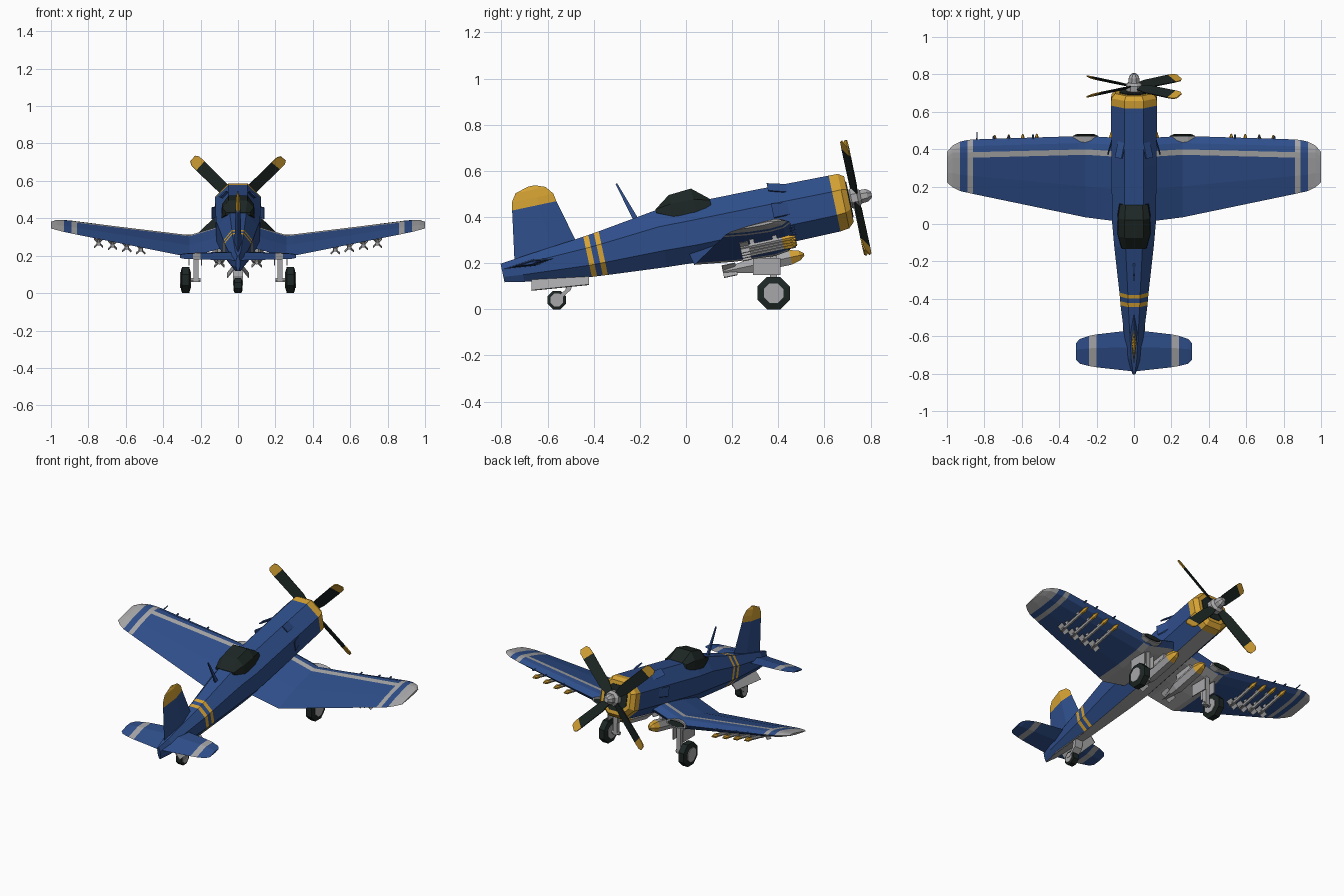
import bpy, bmesh, math
from mathutils import Matrix, Vector

if "Cube" in bpy.data.objects:
    bpy.data.objects.remove(bpy.data.objects["Cube"])

# The aircraft is drawn level (y forward, z up) and pitched nose-up onto its wheels
TILT = Matrix.Rotation(math.radians(12), 4, 'X')


def material(name, r, g, b):
    m = bpy.data.materials.new(name)
    m.diffuse_color = (r, g, b, 1)
    m.use_nodes = True
    m.node_tree.nodes["Principled BSDF"].inputs["Base Color"].default_value = m.diffuse_color
    return m


MATS = [material("navy_blue", 0.028, 0.078, 0.26), material("golden_yellow", 0.68, 0.37, 0.035),
        material("light_grey", 0.39, 0.39, 0.40), material("near_black", 0.012, 0.02, 0.018)]
BLUE, YELLOW, GREY, DARK = range(4)


def finish(name, bm, colour, tilt=True, mirror=False):
    """colour is a material number or a rule(centre, normal)."""
    bmesh.ops.recalc_face_normals(bm, faces=bm.faces)
    bm.normal_update()
    for f in bm.faces:
        f.material_index = colour(f.calc_center_median(), f.normal) if callable(colour) else colour
    if tilt:
        bm.transform(TILT)
    me = bpy.data.meshes.new(name)
    bm.to_mesh(me)
    bm.free()
    for m in MATS:
        me.materials.append(m)
    ob = bpy.data.objects.new(name, me)
    bpy.context.collection.objects.link(ob)
    if mirror:
        ob.modifiers.new("mirror", 'MIRROR').use_axis = (True, False, False)
    return ob


def add_loft(bm, rings):
    vs = [[bm.verts.new(p) for p in ring] for ring in rings]
    n = len(vs[0])
    for a, b in zip(vs, vs[1:]):
        for i in range(n):
            bm.faces.new((a[i], a[(i + 1) % n], b[(i + 1) % n], b[i]))
    bm.faces.new(vs[0])
    bm.faces.new(vs[-1])


def loft(name, rings, colour, **kw):
    bm = bmesh.new()
    add_loft(bm, rings)
    return finish(name, bm, colour, **kw)


def lathe_rings(profile, centre, n=8, axis='Y', sx=1, sz=1):
    """Rings of (position, radius) along an axis, flat side down."""
    out = []
    for t, r in profile:
        ring = []
        for i in range(n):
            a = 2 * math.pi * (i + 0.5) / n
            c, s = r * math.sin(a), r * math.cos(a)
            p = Vector((c * sx, t, s * sz)) if axis == 'Y' else Vector((t, c, s))
            ring.append(p + Vector(centre))
        out.append(ring)
    return out


def add_box(bm, centre, size, rot=None):
    m = Matrix.Translation(centre) @ (rot or Matrix()) @ Matrix.Diagonal((*size, 1))
    bmesh.ops.create_cube(bm, size=1, matrix=m)


def box(name, centre, size, colour, **kw):
    bm = bmesh.new()
    add_box(bm, centre, size)
    return finish(name, bm, colour, **kw)


# Fuselage: octagonal sections (y, half width, bottom, top)
def octagon(y, hw, lo, hi):
    c, h = (lo + hi) / 2, (hi - lo) / 2
    k = 0.42
    pts = [(k, 1), (1, k), (1, -k), (k, -1), (-k, -1), (-1, -k), (-1, k), (-k, 1)]
    return [(hw * a, y, c + h * b) for a, b in pts]


def fuselage_colour(c, n):
    if c.y > 0.725:
        return YELLOW
    if n.z < -0.8:
        return GREY
    return YELLOW if -0.37 < c.y < -0.347 or -0.322 < c.y < -0.3 else BLUE


loft("fuselage", [octagon(*s) for s in [
    (-0.745, 0.010, 0.278, 0.360), (-0.66, 0.036, 0.262, 0.370), (-0.370, 0.072, 0.222, 0.400),
    (-0.347, 0.074, 0.220, 0.403), (-0.322, 0.076, 0.218, 0.406), (-0.300, 0.078, 0.216, 0.409),
    (-0.04, 0.106, 0.196, 0.447), (0.10, 0.118, 0.188, 0.447), (0.40, 0.120, 0.188, 0.444),
    (0.725, 0.123, 0.191, 0.438), (0.765, 0.121, 0.196, 0.437), (0.79, 0.10, 0.219, 0.421)]],
    fuselage_colour)
loft("engine_opening", lathe_rings([(0.78, 0.085), (0.794, 0.085)], (0, 0, 0.32)), DARK)

# Canopy
loft("canopy", [[(hw, y, b), (hw * 0.95, y, (b + t) / 2 + 0.008), (ht, y, t),
                 (-ht, y, t), (-hw * 0.95, y, (b + t) / 2 + 0.008), (-hw, y, b)]
                for y, hw, b, ht, t in [(-0.04, 0.068, 0.435, 0.04, 0.45), (0.03, 0.088, 0.405, 0.05, 0.500),
                                        (0.13, 0.090, 0.395, 0.05, 0.507), (0.20, 0.078, 0.420, 0.045, 0.447)]],
     DARK)

# Aerial mast
loft("aerial_mast", [[(-t, y - d, z), (t, y - d, z), (t, y + d, z), (-t, y + d, z)]
                     for y, z, d, t in [(-0.13, 0.42, 0.012, 0.006), (-0.182, 0.595, 0.004, 0.003)]], BLUE)


# Gull wing (x, leading edge, trailing edge, height, half thickness)
def wing_ring(x, le, te, z, t):
    s = min(0.455, le - 0.03)
    m = (s - 0.03) * 0.5 + te * 0.5
    return [(x, le, z), (x, (le + s) / 2, z + 0.75 * t), (x, s, z + t), (x, s - 0.03, z + t),
            (x, m, z + 0.7 * t), (x, te, z), (x, m, z - 0.6 * t), (x, s - 0.03, z - 0.9 * t),
            (x, (le + s) / 2, z - 0.7 * t)]


def wing_colour(c, n):
    if c.x > 0.93 or 0.86 < c.x < 0.89:
        return GREY
    if n.z > 0:
        return GREY if 0.425 < c.y < 0.455 and c.x < 0.86 else BLUE
    return GREY if c.x < 0.30 and c.y < 0.50 else BLUE


loft("wing", [wing_ring(*s) for s in [
    (0.0, 0.52, 0.065, 0.25, 0.040), (0.11, 0.52, 0.065, 0.225, 0.040), (0.26, 0.52, 0.075, 0.181, 0.039),
    (0.30, 0.52, 0.085, 0.187, 0.038), (0.86, 0.52, 0.222, 0.272, 0.022), (0.89, 0.518, 0.23, 0.277, 0.021),
    (0.93, 0.51, 0.24, 0.283, 0.019), (0.97, 0.49, 0.262, 0.289, 0.014), (1.0, 0.456, 0.289, 0.292, 0.006)]],
    wing_colour, mirror=True)

# Wing intakes, guns and probe
loft("intake_rim", lathe_rings([(0.49, 1), (0.522, 1)], (0.26, 0, 0.185), sx=0.072, sz=0.025), GREY, mirror=True)
loft("intake_opening", lathe_rings([(0.50, 1), (0.528, 1)], (0.26, 0, 0.185), sx=0.06, sz=0.018), DARK, mirror=True)
bm = bmesh.new()
for x in (0.54, 0.67, 0.75):
    add_loft(bm, lathe_rings([(0.49, 0.008), (0.535, 0.005)], (x, 0, 0.18 + (x - 0.26) * 0.152), 6))
finish("wing_guns", bm, BLUE, mirror=True)
loft("probe", lathe_rings([(0.48, 0.004), (0.56, 0.003)], (-0.84, 0, 0.268), 6), BLUE)


# Tail surfaces: thin diamond sections
def diamond_x(x, le, te, z, t):
    m = le * 0.6 + te * 0.4
    return [(x, le, z), (x, m, z + t), (x, te, z), (x, m, z - t)]


loft("tailplane", [diamond_x(*s) for s in [
    (0, -0.508, -0.735, 0.335, 0.016), (0.20, -0.532, -0.712, 0.335, 0.012), (0.24, -0.540, -0.705, 0.335, 0.011),
    (0.29, -0.557, -0.692, 0.335, 0.009), (0.31, -0.580, -0.672, 0.335, 0.005)]],
    lambda c, n: GREY if 0.20 < c.x < 0.24 else BLUE, mirror=True)

loft("tail_fin", [[(0, f, z), (t, f * 0.6 + r * 0.4, z), (0, r, z), (-t, f * 0.6 + r * 0.4, z)]
                  for z, f, r, t in [(0.35, -0.395, -0.685, 0.02), (0.575, -0.452, -0.648, 0.013),
                                     (0.61, -0.458, -0.642, 0.012), (0.645, -0.485, -0.618, 0.009),
                                     (0.662, -0.53, -0.56, 0.005)]],
     lambda c, n: YELLOW if c.z > 0.575 else BLUE)

# Small flared flaps on the fuselage sides
for name, a, b in [("upper_flap", ((0.05, 0.44), (0.085, 0.405)), ((0.068, 0.462), (0.103, 0.43))),
                   ("side_flap", ((0.117, 0.36), (0.117, 0.31)), ((0.142, 0.372), (0.142, 0.31)))]:
    loft(name, [[(p[0], y, p[1]), (q[0], y, q[1]), (q[0] - 0.006, y, q[1] - 0.004), (p[0] - 0.006, y, p[1] - 0.004)]
                for y, (p, q) in ((0.54, a), (0.455, b))], BLUE, mirror=True)

# Propeller: four pitched blades with yellow tips
for k in range(4):
    place = (Matrix.Translation((0, 0.82, 0.32)) @ Matrix.Rotation(math.radians(45 + 90 * k), 4, 'Y')
             @ Matrix.Rotation(math.radians(25), 4, 'X'))
    hub = Vector((0, 0.82, 0.32))
    loft("propeller_blade", [[place @ Vector(p) for p in
                              ((r, 0.003, w), (r, 0.003, -w), (r, -0.003, -w), (r, -0.003, w))]
                             for r, w in [(0.03, 0.018), (0.10, 0.032), (0.285, 0.034), (0.325, 0.032), (0.342, 0.02)]],
         lambda c, n: YELLOW if (c - hub).length > 0.286 else DARK)
loft("propeller_hub", lathe_rings([(0.78, 0.03), (0.80, 0.047), (0.828, 0.047), (0.842, 0.032),
                                   (0.87, 0.03), (0.89, 0.014)], (0, 0, 0.32)), GREY)


# Bombs and rockets: yellow-nosed tubes with crossed fins
def add_store(bm, profile, x, z, fin_y, fin_len, fin_span):
    add_loft(bm, lathe_rings(profile, (x, 0, z), 6))
    for a in (45, -45):
        add_box(bm, (x, fin_y, z), (0.004, fin_len, fin_span), Matrix.Rotation(math.radians(a), 4, 'Y'))


bm = bmesh.new()
add_store(bm, [(0.19, 0.01), (0.24, 0.02), (0.31, 0.037), (0.49, 0.037), (0.53, 0.025), (0.55, 0.006)],
          0.10, 0.126, 0.22, 0.06, 0.075)
add_box(bm, (0.10, 0.38, 0.175), (0.02, 0.12, 0.05))
finish("bomb", bm, lambda c, n: YELLOW if c.y > 0.491 else GREY, mirror=True)

bm = bmesh.new()
for x in (0.52, 0.595, 0.67, 0.745):
    z = 0.181 + (x - 0.26) * 0.152 - 0.045
    add_store(bm, [(0.285, 0.011), (0.47, 0.011), (0.50, 0.014), (0.53, 0.004)], x, z, 0.305, 0.04, 0.065)
    for y in (0.34, 0.44):
        add_box(bm, (x, y, z + 0.018), (0.006, 0.02, 0.03))
finish("rockets", bm, lambda c, n: YELLOW if c.y > 0.471 else GREY, mirror=True)

# Main landing gear (level with the ground)
WHEEL = (0, 0.38, 0.07)
loft("main_tyre", lathe_rings([(0.254, 0.05), (0.261, 0.0757), (0.299, 0.0757), (0.306, 0.05)], WHEEL, axis='X'),
     DARK, tilt=False, mirror=True)
loft("main_wheel_hub", lathe_rings([(0.250, 0.046), (0.310, 0.046)], WHEEL, axis='X'), GREY, tilt=False, mirror=True)
loft("main_axle", lathe_rings([(0.20, 0.012), (0.26, 0.012)], WHEEL, 6, axis='X'), GREY, tilt=False, mirror=True)
bm = bmesh.new()
add_box(bm, (0.225, 0.38, 0.155), (0.028, 0.03, 0.19))
for x in (0.195, 0.262):
    add_box(bm, (x, 0.35, 0.185), (0.006, 0.12, 0.075))
finish("main_strut_and_doors", bm, GREY, tilt=False, mirror=True)

# Tail wheel with splayed doors
TAIL = (0, -0.56, 0.04)
loft("tail_tyre", lathe_rings([(-0.02, 0.0433), (0.02, 0.0433)], TAIL), DARK, tilt=False).hide_render = True
bpy.data.objects.remove(bpy.data.objects["tail_tyre"])
loft("tail_wheel", lathe_rings([(-0.022, 0.03), (-0.018, 0.0433), (0.018, 0.0433), (0.022, 0.03)], TAIL, axis='X'),
     DARK, tilt=False)
loft("tail_wheel_hub", lathe_rings([(-0.024, 0.03), (0.024, 0.03)], TAIL, axis='X'), GREY, tilt=False)
loft("tail_strut", [[(-0.026, y - 0.012, z), (0.026, y - 0.012, z), (0.026, y + 0.012, z), (-0.026, y + 0.012, z)]
                    for y, z in ((-0.56, 0.04), (-0.51, 0.085), (-0.50, 0.15))], GREY, tilt=False)
loft("tail_door", [[(0.022, y, z + 0.045), (0.06, y, z), (0.056, y, z - 0.003), (0.018, y, z + 0.042)]
                   for y, z in ((-0.67, 0.083), (-0.42, 0.108))], GREY, tilt=False, mirror=True)
